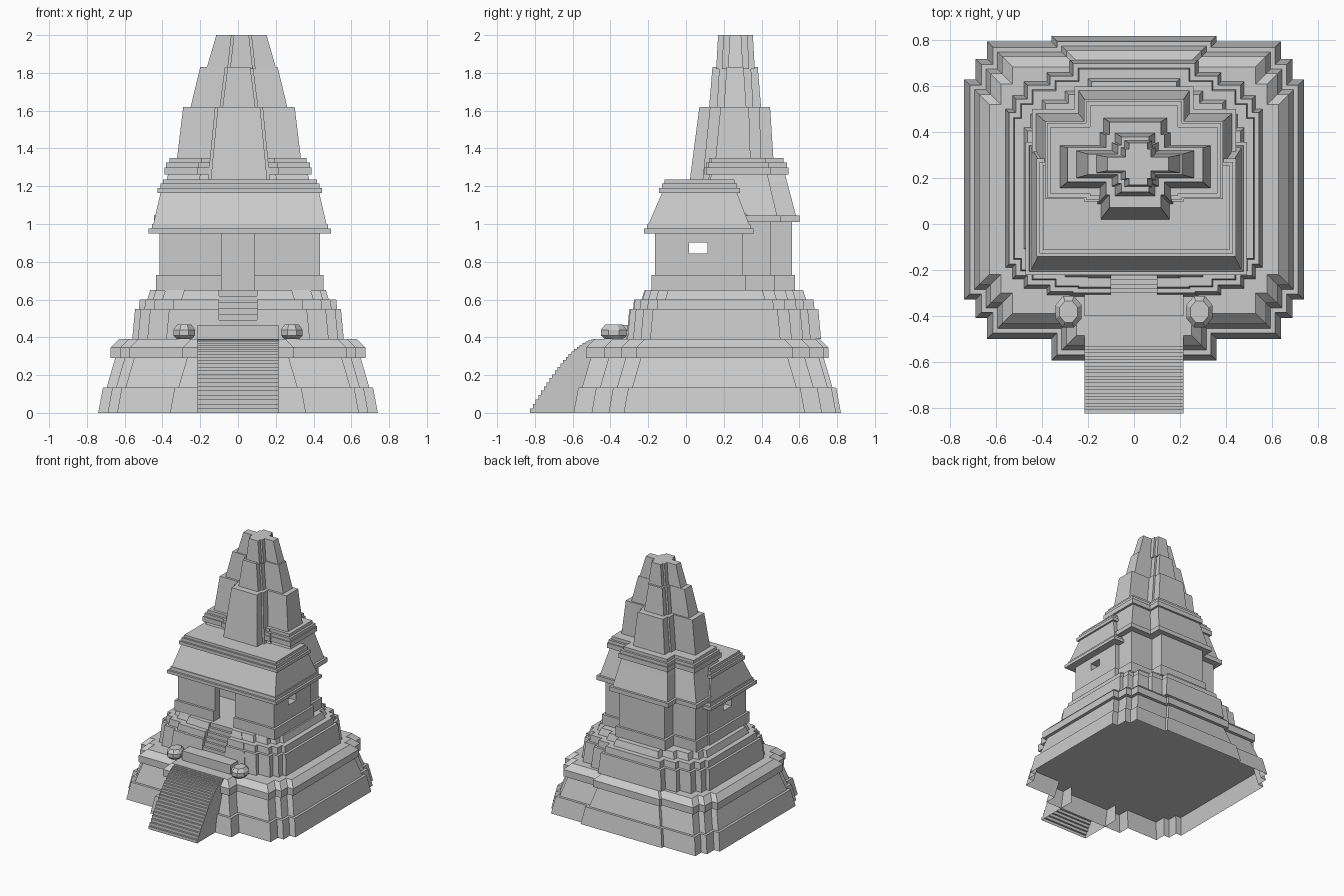
import bpy, bmesh, math

old = bpy.data.objects.get("Cube")
if old:
    bpy.data.objects.remove(old, do_unlink=True)

stone = bpy.data.materials.new("grey_stone")
stone.use_nodes = True
GREY = (0.6, 0.6, 0.6, 1)
stone.diffuse_color = GREY
stone.node_tree.nodes["Principled BSDF"].inputs["Base Color"].default_value = GREY


def finish(name, bm):
    bmesh.ops.recalc_face_normals(bm, faces=bm.faces)
    mesh = bpy.data.meshes.new(name)
    bm.to_mesh(mesh)
    bm.free()
    mesh.materials.append(stone)
    obj = bpy.data.objects.new(name, mesh)
    bpy.context.collection.objects.link(obj)
    return obj


def outline(plan, inset, shift):
    """Stepped outline of nested rectangles (half width, front, back), widest first."""
    front, back = [], []
    for i, (x, f, b) in enumerate(plan):
        for w in [x] + [p[0] for p in plan[i + 1:i + 2]]:
            front.append((w - inset, f + inset))
            back.append((w - inset, b - inset))
    half = front[::-1] + back
    points = half + [(-x, y) for x, y in reversed(half)]
    return [(x + shift, y) for x, y in points]


def skin(bm, rings, capped=True):
    for low, high in zip(rings, rings[1:]):
        n = len(low)
        for i in range(n):
            j = (i + 1) % n
            bm.faces.new((low[i], low[j], high[j], high[i]))
    if capped:
        bm.faces.new(rings[0][::-1])
        bm.faces.new(rings[-1])


def loft(name, levels, shift=0, capped=True):
    """Join stepped outlines given as (z, plan, inset)."""
    bm = bmesh.new()
    skin(bm, [[bm.verts.new((x, y, z)) for x, y in outline(plan, inset, shift)]
              for z, plan, inset in levels], capped)
    return finish(name, bm)


def tiers(name, plan, profile, shift=0, capped=True):
    return loft(name, [(z, plan, inset) for z, inset in profile], shift, capped)


def box(name, half, f, b, z0, z1):
    return tiers(name, [(half, f, b)], [(z0, 0), (z1, 0)])


def cut(obj, cutter):
    mod = obj.modifiers.new("cut", 'BOOLEAN')
    mod.operation, mod.solver, mod.object = 'DIFFERENCE', 'EXACT', cutter
    bpy.context.view_layer.objects.active = obj
    bpy.ops.object.modifier_apply(modifier=mod.name)
    bpy.data.objects.remove(cutter, do_unlink=True)


def stairs(name, half, start, end, n, rise):
    """Flight of steps, open underneath; rise maps progress 0-1 to height 0-1."""
    (y0, z0), (y1, z1) = start, end
    profile = [(y0, z0)]
    for i in range(n):
        z = z0 + (z1 - z0) * rise((i + 1) / n)
        profile += [(y0 + (y1 - y0) * k / n, z) for k in (i, i + 1)]
    bm = bmesh.new()
    sides = [[bm.verts.new((s * half, y, z)) for y, z in profile] for s in (-1, 1)]
    for i in range(len(profile) - 1):
        bm.faces.new((sides[0][i], sides[1][i], sides[1][i + 1], sides[0][i + 1]))
    for s, side in zip((-1, 1), sides):
        bm.faces.new(side + [bm.verts.new((s * half, y1, z0))])
    return finish(name, bm)


# Lower terrace: open skirt, sloping wall and rounded-off cap
lower = [(0.74, -0.33, 0.63), (0.69, -0.41, 0.72), (0.64, -0.50, 0.795), (0.36, -0.595, 0.82)]
tiers("terrace_skirt", lower, [(0, 0), (0.135, 0.025), (0.135, 0.045)], capped=False)
tiers("lower_terrace", lower, [(0.135, 0.045), (0.29, 0.09), (0.29, 0.065),
                               (0.345, 0.065), (0.39, 0.11)])

# Upper terrace in three steps, with a notch for the inner stairs
upper = [(0.56, -0.19, 0.50), (0.53, -0.24, 0.56), (0.48, -0.28, 0.62),
         (0.38, -0.31, 0.66), (0.28, -0.315, 0.715)]
terrace = tiers("upper_terrace", upper, [(0.39, 0), (0.55, 0.015), (0.55, 0.035), (0.60, 0.04),
                                         (0.60, 0.08), (0.65, 0.095)])
cut(terrace, box("notch", 0.1, -0.5, -0.2, 0.46, 0.8))
stairs("inner_stairs", 0.1, (-0.30, 0.46), (-0.19, 0.65), 6, lambda t: t)

# Curved main stairs and landing
stairs("main_stairs", 0.215, (-0.825, 0), (-0.475, 0.392), 24,
       lambda t: math.sin(1.45 * t) / math.sin(1.45))
box("landing", 0.215, -0.40, -0.29, 0.38, 0.465)

# Octagonal pots flanking the landing
for side, label in ((1, "left"), (-1, "right")):
    bm = bmesh.new()
    angles = [math.pi * (k + 0.5) / 4 for k in range(8)]
    skin(bm, [[bm.verts.new((side * 0.285 + r * math.cos(a), -0.382 + 1.2 * r * math.sin(a), z))
               for a in angles]
              for r, z in ((0.042, 0.39), (0.062, 0.41), (0.062, 0.44), (0.042, 0.467))])
    finish(label + "_pot", bm)

# Hall with an inner room, doorway and side windows
OFF = 0.01
hall = [(0.425, -0.165, 0.30)]
walls = tiers("hall_walls", hall, [(0.645, -0.018), (0.73, -0.018), (0.73, 0), (0.96, 0)], OFF)
cut(walls, box("room", 0.36, -0.1, 0.2, 0.65, 0.95))
cut(walls, box("doorway", 0.088, -0.3, 0, 0.65, 0.95))
cut(walls, box("windows", 0.6, 0.015, 0.115, 0.845, 0.902))

# Hall eaves, sloping roof and stepped crown
hall_crown = [(0.435, -0.142, 0.285)]
loft("hall_roof", [(0.95, hall, -0.058), (0.975, hall, -0.058), (0.975, hall, -0.042),
                   (1.0, hall, -0.04), (1.0, hall, -0.033), (1.165, hall_crown, 0.015),
                   (1.165, hall_crown, 0), (1.19, hall_crown, 0), (1.19, hall_crown, 0.014),
                   (1.215, hall_crown, 0.014), (1.215, hall_crown, 0.028),
                   (1.235, hall_crown, 0.028)], OFF)

# Rear tower walls
tower = [(0.40, 0.24, 0.45), (0.20, 0.23, 0.56)]
tiers("tower_walls", tower, [(0.645, -0.018), (0.73, -0.018), (0.73, 0), (1.02, 0)])

# Rear tower eaves and sloping roof, emerging behind the hall
eaves = [(0.445, 0.31, 0.50), (0.26, 0.30, 0.60)]
slope = [(0.375, 0.13, 0.435), (0.205, 0.12, 0.53)]
loft("tower_roof", [(1.01, eaves, 0), (1.045, eaves, 0), (1.045, eaves, 0.018),
                    (1.22, slope, -0.006), (1.265, slope, 0.005)])

# Stepped crown of the rear tower
tower_crown = [(0.388, 0.108, 0.447), (0.217, 0.098, 0.542)]
tiers("tower_crown", tower_crown, [(1.262, 0), (1.30, 0), (1.30, 0.008), (1.325, 0.008),
                                   (1.325, 0.025), (1.35, 0.025)])


# Cross-shaped spire in three sloping stages
def cross(x, y, mid, arm, bay):
    steps = ((x, arm), (bay + 0.015, y * 0.7), (bay, y))
    return [(w, mid - d, mid + d) for w, d in steps]


stages = (("spire_base", 1.23, 1.62, (0.342, 0.225, 0.245, 0.10, 0.15),
           (0.295, 0.187, 0.258, 0.075, 0.112), 0.005),
          ("spire_middle", 1.61, 1.83, (0.258, 0.138, 0.26, 0.06, 0.088),
           (0.205, 0.12, 0.26, 0.045, 0.06), 0.005),
          ("spire_top", 1.82, 2.0, (0.185, 0.102, 0.262, 0.04, 0.06),
           (0.133, 0.092, 0.262, 0.03, 0.04), 0.018))
for name, z0, z1, low, high, shift in stages:
    loft(name, [(z0, cross(*low), 0), (z1, cross(*high), 0)], shift)
